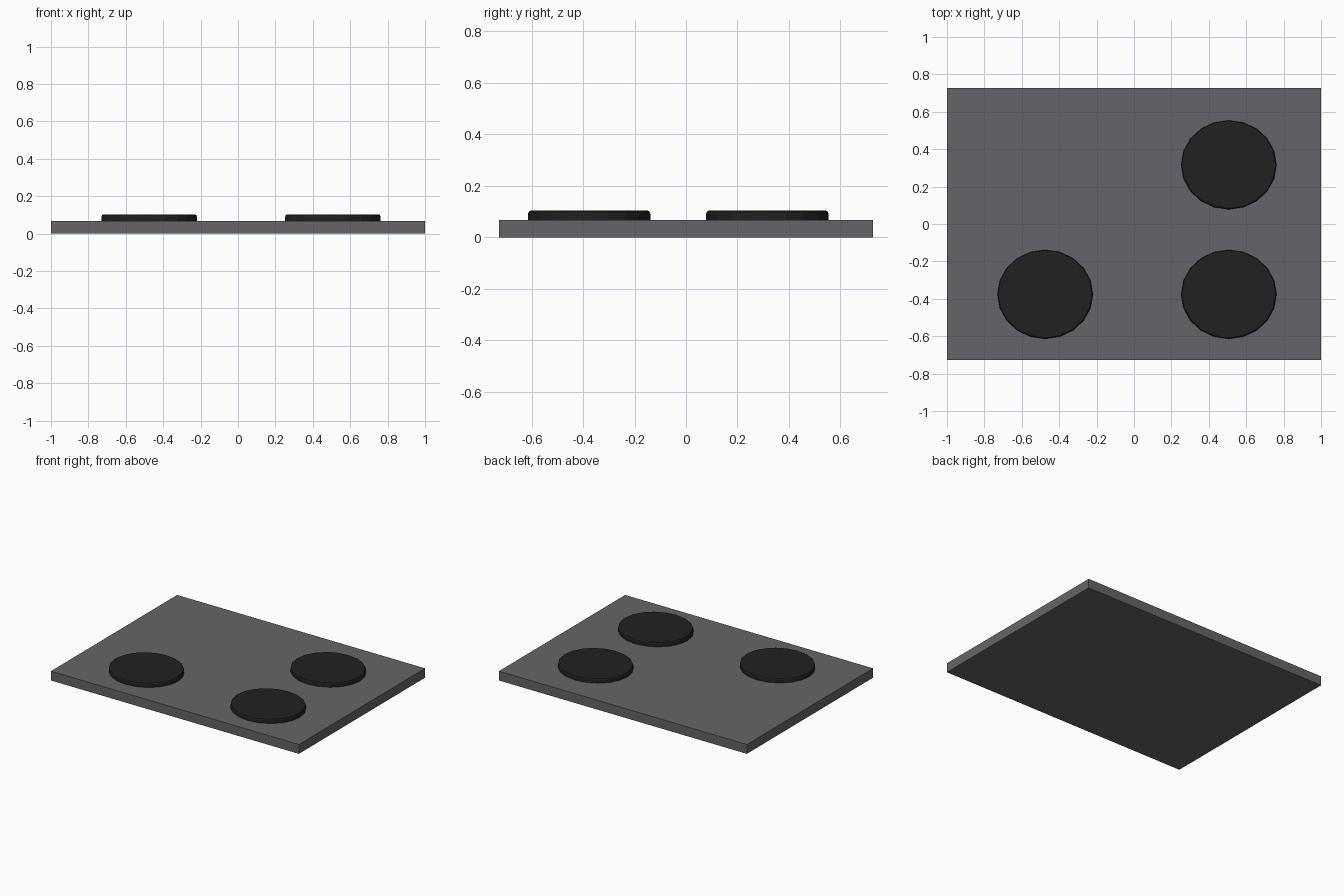
import bpy, bmesh, math

if "Cube" in bpy.data.objects:
    bpy.data.objects.remove(bpy.data.objects["Cube"])


def material(name, rgb):
    m = bpy.data.materials.new(name)
    m.diffuse_color = (*rgb, 1)
    m.use_nodes = True
    m.node_tree.nodes["Principled BSDF"].inputs["Base Color"].default_value = m.diffuse_color
    return m


def finish(bm, name, mat):
    bmesh.ops.recalc_face_normals(bm, faces=bm.faces)
    mesh = bpy.data.meshes.new(name)
    bm.to_mesh(mesh)
    bm.free()
    mesh.materials.append(mat)
    ob = bpy.data.objects.new(name, mesh)
    bpy.context.collection.objects.link(ob)
    return ob


grey = material("grey_metal", (0.133, 0.127, 0.14))
black = material("black_iron", (0.015, 0.015, 0.015))

W, D, H = 2.0, 1.454, 0.068       # hob plate size
RX, RY, TOP = 0.255, 0.238, 0.103  # burner radii and top height
SIDES = 20

# flat hob plate
bm = bmesh.new()
bmesh.ops.create_cube(bm, size=1)
for v in bm.verts:
    v.co.x *= W
    v.co.y *= D
    v.co.z = (v.co.z + 0.5) * H
finish(bm, "hob_plate", grey)


# slightly oval burner discs with a rounded upper rim
def burner(name, x, y):
    profile = [(1.0, H - 0.01), (1.0, TOP - 0.013), (0.987, TOP - 0.004), (0.96, TOP)]
    bm = bmesh.new()
    rings = []
    for s, z in profile:
        rings.append([bm.verts.new((x + RX * s * math.cos(a), y + RY * s * math.sin(a), z))
                      for a in (2 * math.pi * i / SIDES for i in range(SIDES))])
    for lo, hi in zip(rings, rings[1:]):
        for i in range(SIDES):
            j = (i + 1) % SIDES
            bm.faces.new((lo[i], lo[j], hi[j], hi[i]))
    bm.faces.new(rings[-1])
    bm.faces.new(rings[0][::-1])
    finish(bm, name, black)


burner("burner_front_left", -0.475, -0.376)
burner("burner_front_right", 0.507, -0.376)
burner("burner_back_right", 0.507, 0.316)
